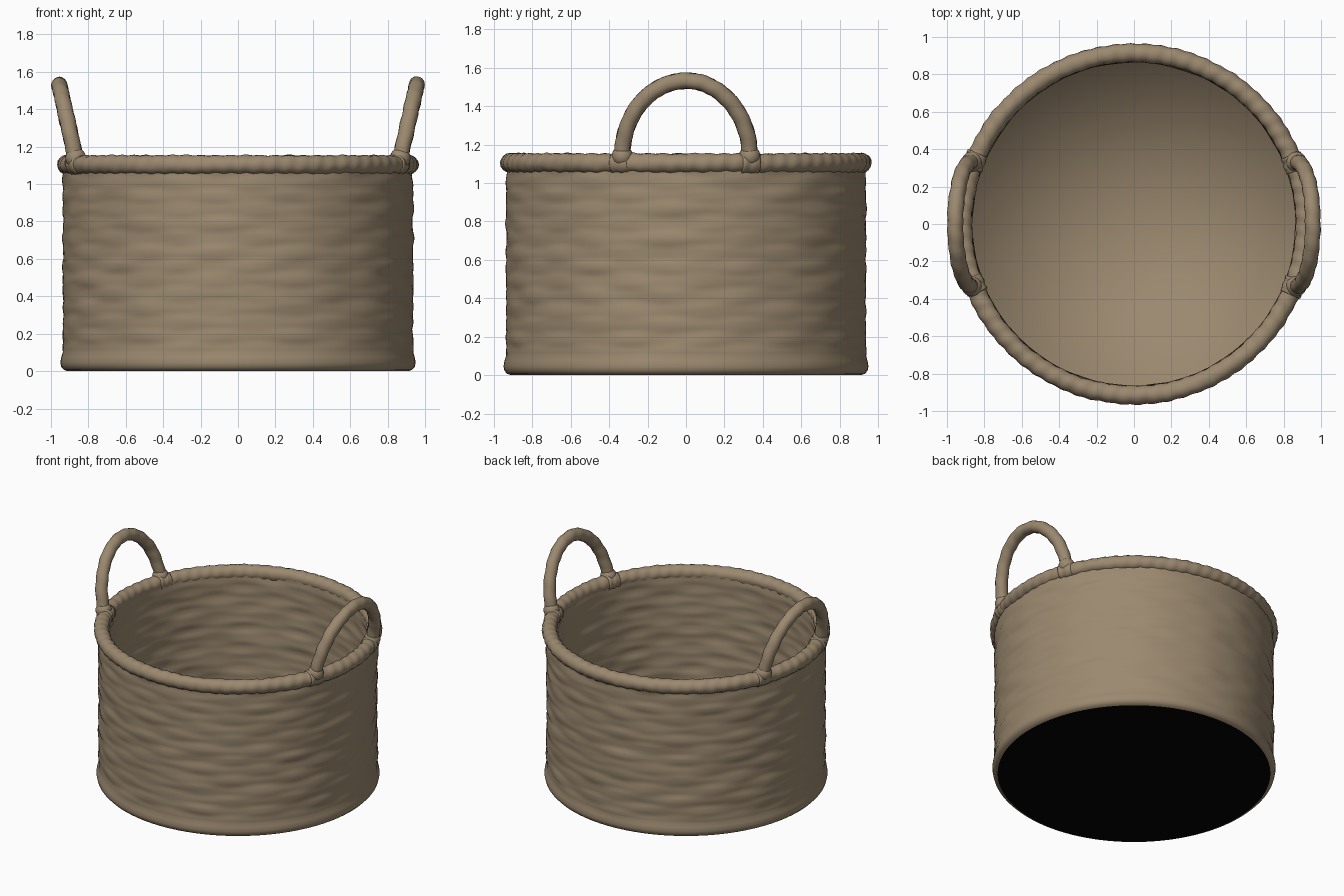
import bpy
import bmesh
from math import sin, cos, pi, atan2
from mathutils import Vector, noise

if "Cube" in bpy.data.objects:
    bpy.data.objects.remove(bpy.data.objects["Cube"], do_unlink=True)


def make_material(name, rgb):
    mat = bpy.data.materials.new(name)
    mat.use_nodes = True
    mat.diffuse_color = (*rgb, 1)
    mat.node_tree.nodes["Principled BSDF"].inputs["Base Color"].default_value = (*rgb, 1)
    return mat


WICKER = make_material("tan wicker", (0.33, 0.25, 0.16))
BLACK = make_material("black underside", (0.001, 0.001, 0.001))


def finish(name, bm, mat, recalc=False):
    if recalc:
        bmesh.ops.recalc_face_normals(bm, faces=bm.faces)
    for face in bm.faces:
        face.smooth = True
    mesh = bpy.data.meshes.new(name)
    bm.to_mesh(mesh)
    bm.free()
    mesh.materials.append(mat)
    obj = bpy.data.objects.new(name, mesh)
    bpy.context.collection.objects.link(obj)
    return obj


def bridge(bm, a, b, closed=True):
    n = len(a)
    for i in range(n if closed else n - 1):
        j = (i + 1) % n
        bm.faces.new((a[i], a[j], b[j], b[i]))


def weave(angle, z):
    """Irregular staggered strands, fading out at the foot and under the rim."""
    row = z / 0.075
    strand = abs(sin(pi * row)) - 0.5
    over_under = sin(angle * 14 + pi * int(row))
    lump = noise.noise(Vector((cos(angle) * 4, sin(angle) * 4, z * 12)))
    fade = min(1, max(0, (z - 0.06) / 0.08))
    return fade * (0.003 * strand + 0.002 * over_under + 0.008 * lump)


def lathe(bm, profile, segments=144):
    rings = []
    for r, z in profile:
        ring = []
        for i in range(segments):
            a = 2 * pi * i / segments
            d = r + weave(a, z)
            ring.append(bm.verts.new((d * cos(a), d * sin(a), z)))
        rings.append(ring)
    for lower, upper in zip(rings, rings[1:]):
        bridge(bm, lower, upper)
    return rings


def tube(name, points, radius, closed=False, sides=16, ridge=0.0, ridges=0):
    """Sweep a circle along points, with a spiral wrap pressed into it."""
    bm = bmesh.new()
    n = len(points)
    rings = []
    for i, p in enumerate(points):
        before = points[i - 1] if closed or i else p
        after = points[(i + 1) % n] if closed or i < n - 1 else p
        tangent = (after - before).normalized()
        side = tangent.cross(Vector((p.x, p.y, 0)).normalized()).normalized()
        out = side.cross(tangent)
        ring = []
        for k in range(sides):
            a = 2 * pi * k / sides
            wobble = noise.noise(p * 9 + out * cos(a) + side * sin(a))
            r = radius + ridge * (0.6 * sin(2 * pi * ridges * i / n + a) + wobble)
            ring.append(bm.verts.new(p + r * (out * cos(a) + side * sin(a))))
        rings.append(ring)
    for a, b in zip(rings, rings[1:]):
        bridge(bm, a, b)
    if closed:
        bridge(bm, rings[-1], rings[0])
    else:
        bm.faces.new(rings[0])
        bm.faces.new(rings[-1])
    return finish(name, bm, WICKER, recalc=True)


def arc(r, z, start, end, count):
    return [Vector((r * cos(a), r * sin(a), z))
            for a in (start + (end - start) * i / count for i in range(count))]


# Outer woven wall with a rounded foot
ROWS = 64
bm = bmesh.new()
foot = [(0.91, 0), (0.93, 0.006), (0.945, 0.022), (0.95, 0.045), (0.945, 0.075)]
wall = [(0.936, 0.1 + i / ROWS) for i in range(ROWS + 1)]
lathe(bm, foot + wall)
finish("outer_wall", bm, WICKER)

# Inner lining: softly shaded floor running into the woven inner wall
bm = bmesh.new()
rings = lathe(bm, [(0.868, 0.04 + 1.06 * i / ROWS) for i in range(ROWS + 1)])
centre = bm.verts.new((0, 0, 0.03))
edge = rings[0]
for i, v in enumerate(edge):
    bm.faces.new((centre, edge[i - 1], v))
bmesh.ops.recalc_face_normals(bm, faces=bm.faces)
if sum(f.normal.z for f in bm.faces) < 0:
    bmesh.ops.reverse_faces(bm, faces=bm.faces)
finish("inner_lining", bm, WICKER)

# Dark underside
bm = bmesh.new()
bmesh.ops.create_circle(bm, cap_ends=True, segments=144, radius=0.915)
bmesh.ops.reverse_faces(bm, faces=[f for f in bm.faces if f.normal.z > 0])
finish("underside", bm, BLACK)

# Wrapped rim
tube("rim", arc(0.915, 1.104, 0, 2 * pi, 360), 0.05, closed=True,
     ridge=0.004, ridges=72)

# Leaning arched handles, with bindings where they meet the rim
for side, label in ((1, "left"), (-1, "right")):
    path = [Vector((side * 0.862, 0.332, 1.1))]
    for i in range(49):
        t = pi * i / 48
        path.append(Vector((side * (0.868 + 0.088 * sin(t)),
                            0.332 * cos(t), 1.14 + 0.392 * sin(t))))
    path.append(Vector((side * 0.862, -0.332, 1.1)))
    tube(label + "_handle", path, 0.042, ridge=0.003, ridges=12)

    for end, place in ((1, "back"), (-1, "front")):
        angle = atan2(end * 0.335, side * 0.865)
        tube(f"{label}_{place}_binding",
             arc(0.915, 1.106, angle - 0.055, angle + 0.055, 10), 0.057,
             ridge=0.004, ridges=2)
        bm = bmesh.new()
        bmesh.ops.create_uvsphere(bm, u_segments=20, v_segments=12, radius=0.055)
        knot = finish(f"{label}_{place}_knot", bm, WICKER)
        knot.location = (side * 0.868, end * 0.332, 1.14)
